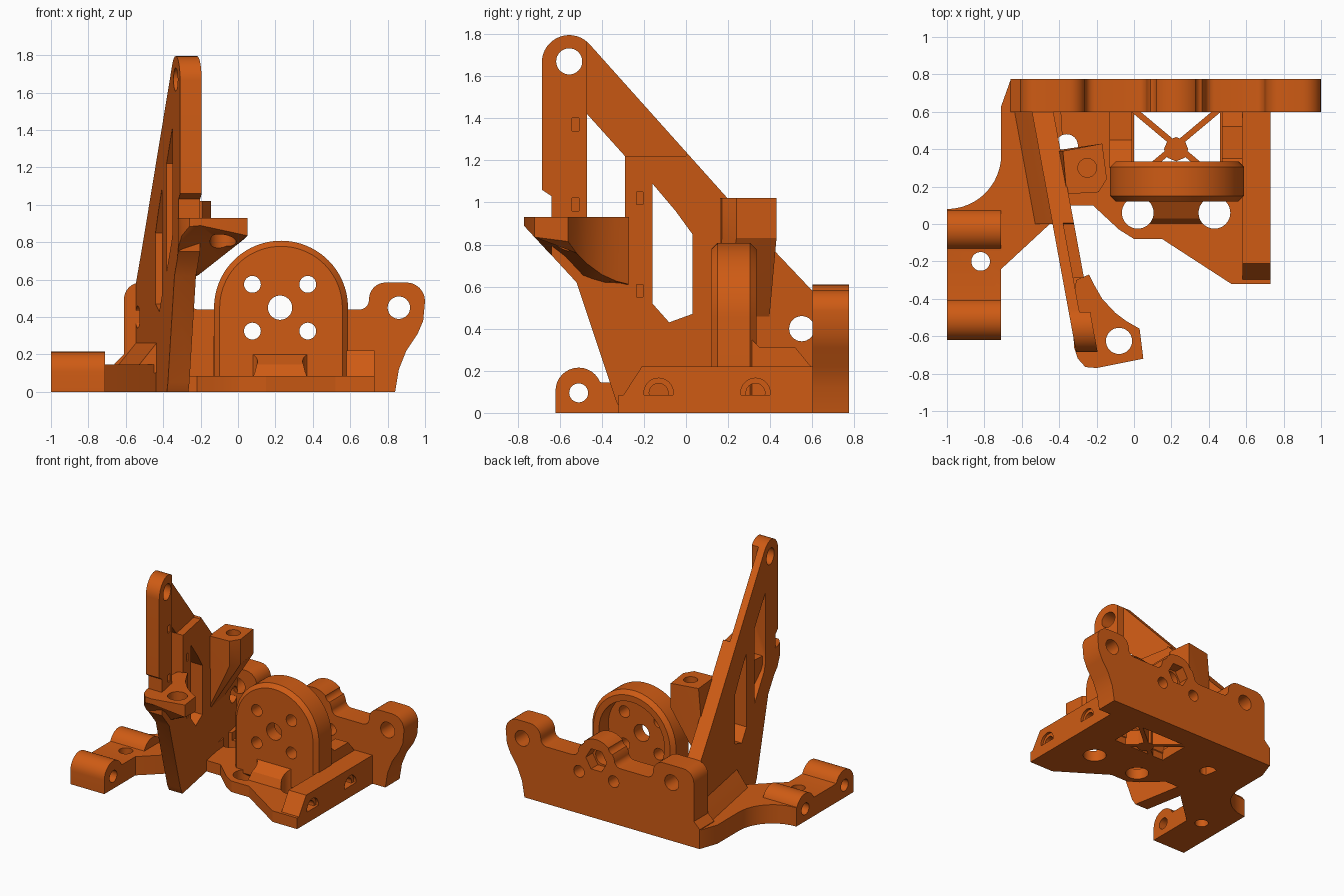
import bpy, bmesh, math
from mathutils import Vector

if "Cube" in bpy.data.objects:
    bpy.data.objects.remove(bpy.data.objects["Cube"])

orange = bpy.data.materials.new("orange plastic")
orange.diffuse_color = (0.62, 0.105, 0.007, 1)
orange.use_nodes = True
orange.node_tree.nodes["Principled BSDF"].inputs["Base Color"].default_value = orange.diffuse_color
parts = []


def add(name, bm):
    bmesh.ops.recalc_face_normals(bm, faces=bm.faces[:])
    me = bpy.data.meshes.new(name)
    bm.to_mesh(me)
    bm.free()
    ob = bpy.data.objects.new(name, me)
    bpy.context.collection.objects.link(ob)
    me.materials.append(orange)
    parts.append(ob)
    return ob


def prism(name, pts, axis, lo, hi, bottom=None):
    """Extrude a 2D outline along an axis; bottom(x, y) can shape a z prism's underside."""
    place = {"X": lambda p, t: (t, p[0], p[1]),
             "Y": lambda p, t: (p[0], t, p[1]),
             "Z": lambda p, t: (p[0], p[1], t)}[axis]
    bm = bmesh.new()
    a = [bm.verts.new(place(p, bottom(*p) if bottom else lo)) for p in pts]
    b = [bm.verts.new(place(p, hi)) for p in pts]
    n = len(pts)
    bm.faces.new(a)
    bm.faces.new(b)
    for i in range(n):
        bm.faces.new((a[i], a[(i + 1) % n], b[(i + 1) % n], b[i]))
    if bottom:
        bmesh.ops.triangulate(bm, faces=bm.faces[:])
    return add(name, bm)


def hull(name, pts):
    bm = bmesh.new()
    for p in pts:
        bm.verts.new(p)
    r = bmesh.ops.convex_hull(bm, input=bm.verts[:])
    bmesh.ops.delete(bm, geom=[v for v in bm.verts if not v.link_faces], context="VERTS")
    return add(name, bm)


def arc(cx, cy, r, a0, a1, n=12):
    return [(cx + r * math.cos(math.radians(a0 + (a1 - a0) * i / n)),
             cy + r * math.sin(math.radians(a0 + (a1 - a0) * i / n))) for i in range(n + 1)]


def rect(x0, y0, x1, y1):
    return [(x0, y0), (x1, y0), (x1, y1), (x0, y1)]


def circle(cx, cy, r, n=32):
    return arc(cx, cy, r, 0, 360, n)[:-1]


def apply(ob, mod):
    bpy.context.view_layer.objects.active = ob
    bpy.ops.object.modifier_apply(modifier=mod.name)


def cut(targets, pts, axis, lo, hi):
    c = prism("cutter", pts, axis, lo, hi)
    parts.remove(c)
    c.hide_render = True
    for ob in targets:
        m = ob.modifiers.new("cut", "BOOLEAN")
        m.operation, m.solver, m.object = "DIFFERENCE", "EXACT", c
        apply(ob, m)
    bpy.data.objects.remove(c)


def shear(ob):
    """Turn an upright part to follow the slanted line of the tall bracket."""
    for v in ob.data.vertices:
        v.co.x += -0.378 - 0.184 * v.co.y


# Back plate with three lobes
back = prism("back_plate",
             [(0.84, 0), (0.86, 0.12), (0.9, 0.22), (0.96, 0.31), (0.99, 0.38)]
             + arc(0.9, 0.485, 0.1, 0, 90, 6) + arc(0.79, 0.495, 0.09, 90, 180, 6)
             + arc(0.65, 0.49, 0.05, 0, -90, 5) + arc(0.43, 0.49, 0.05, -90, -160, 4)
             + arc(0.225, 0.45, 0.16, 10, 170, 16)
             + arc(0.02, 0.49, 0.05, -20, -90, 4) + arc(-0.21, 0.49, 0.05, -90, -180, 5)
             + arc(-0.35, 0.495, 0.09, 0, 90, 6) + arc(-0.52, 0.495, 0.09, 90, 180, 6)
             + [(-0.61, 0.2), (-0.66, 0.15), (-0.66, 0)], "Y", 0.6, 0.775)
for x in (-0.42, 0.86):
    cut([back], circle(x, 0.45, 0.06), "Y", 0.5, 0.9)
cut([back], circle(0.225, 0.45, 0.065), "Y", 0.5, 0.9)
cut([back], circle(0.225, 0.45, 0.09, 6), "Y", 0.69, 0.9)

# Floor plate with a window behind the round support
floor = prism("floor_plate", [(0.73, 0.61), (0.73, -0.32), (0.52, -0.32), (0.15, -0.08),
                              (0.0, -0.08), (-0.08, -0.03), (-0.22, 0.1), (-0.36, 0.1),
                              (-0.5, 0.61)], "Z", 0, 0.085)
wedge = prism("front_step", [(0, 0.08), (0.03, 0.145), (0.13, 0.205), (0.13, 0.08)],
              "X", 0.08, 0.37)
for x in (0.02, 0.43):
    cut([floor, wedge], circle(x, 0.06, 0.085), "Z", -0.1, 0.5)
cut([floor], rect(0, 0.33, 0.46, 0.6), "Z", -0.1, 0.3)
cut([floor], circle(-0.36, 0.42, 0.06), "Z", -0.1, 0.3)

# Crossed ribs in the window
for name, s in (("cross_rib_a", 1), ("cross_rib_b", -1)):
    c = 0.225
    prism(name, [(c - s * 0.24, 0.6), (c - s * 0.19, 0.6), (c + s * 0.24, 0.24),
                 (c + s * 0.19, 0.24)], "Z", 0, 0.12)
prism("rib_hub", circle(0.225, 0.4, 0.065, 8), "Z", 0, 0.12)

# Side rail with sloped nose, and the low braces
rail = prism("side_rail", [(-0.32, 0), (-0.32, 0.05), (-0.21, 0.22), (0.61, 0.22), (0.61, 0)],
             "X", 0.58, 0.73)
for y in (-0.13, 0.33):
    cut([rail], circle(y, 0.095, 0.045), "X", 0.5, 0.8)
    cut([rail], circle(y, 0.095, 0.07), "X", 0.71, 0.8)
prism("right_brace", [(0.3, 0), (0.3, 0.36), (0.35, 0.31), (0.52, 0.31), (0.61, 0.2), (0.61, 0)],
      "X", 0.47, 0.58)
prism("left_brace", [(0.3, 0), (0.3, 0.3), (0.45, 0.15), (0.61, 0.15), (0.61, 0)],
      "X", -0.13, -0.01)

# Round-topped support with hollow back
disc = prism("round_support", arc(0.23, 0.45, 0.358, 0, 180, 40) + [(-0.128, 0.03), (0.588, 0.03)],
             "Y", 0.12, 0.335)
bev = disc.modifiers.new("bevel", "BEVEL")
bev.width, bev.segments, bev.limit_method, bev.angle_limit = 0.03, 1, "ANGLE", 1.0
apply(disc, bev)
cut([disc], circle(0.23, 0.45, 0.28, 40), "Y", 0.22, 0.5)
cut([disc], circle(0.225, 0.45, 0.065), "Y", 0, 0.5)
for dx in (-0.148, 0.148):
    for dz in (-0.125, 0.125):
        cut([disc, back], circle(0.225 + dx, 0.45 + dz, 0.045, 24), "Y", 0, 0.9)

# Tall slanted bracket
leg = prism("tall_bracket", [(-0.3, 0), (0.61, 0), (0.61, 0.57), (0.43, 0.76)]
            + arc(-0.555, 1.665, 0.13, 40, 180, 16)
            + [(-0.685, 1.06), (-0.64, 1.03), (-0.64, 0.75), (-0.52, 0.62), (-0.33, 0.05)],
            "X", -0.0575, 0.0575)
cut([leg], [(-0.47, 1.42), (-0.29, 1.22), (-0.29, 0.64), (-0.45, 0.82), (-0.47, 0.87)],
    "X", -1, 1)
cut([leg], [(-0.16, 1.09), (-0.05, 0.96), (0.03, 0.85), (0.03, 0.47), (-0.08, 0.43),
            (-0.16, 0.52)], "X", -1, 1)
cut([leg], circle(-0.555, 1.67, 0.062), "X", -1, 1)
cut([leg], circle(0.55, 0.4, 0.06), "X", -1, 1)
cut([leg], [(-0.47, 1.9), (-0.47, 1.22), (0.0, 1.22), (0.2, 1.9)], "X", 0.0, 0.2)
for y, z in ((-0.525, 1.37), (-0.525, 0.99), (-0.22, 1.02), (-0.22, 0.58)):
    cut([leg], rect(y - 0.016, z - 0.03, y + 0.016, z + 0.03), "X", 0.02, 0.2)
shear(leg)

# Shelf with a sloped underside
shelf = prism("front_shelf",
              [(-0.31, -0.3), (-0.24, -0.27), (-0.21, -0.33), (-0.17, -0.4), (-0.1, -0.475),
               (-0.04, -0.52), (0.03, -0.56), (0.05, -0.72), (-0.2, -0.77), (-0.26, -0.765),
               (-0.3, -0.72), (-0.32, -0.66), (-0.33, -0.5)], "Z", 0.6, 0.93,
              lambda x, y: min(0.9, max(0.61, 0.61 + 0.786 * (x + 0.23), 0.9 - 1.08 * (y + 0.78))))
cut([shelf], circle(-0.08, -0.625, 0.07), "Z", 0, 1.5)

# Screw boss tapering into the bracket
top = [(-0.38, 0.39), (-0.17, 0.43), (-0.145, 0.24), (-0.19, 0.17), (-0.36, 0.16)]
boss = hull("screw_boss", [(x, y, z) for x, y in top for z in (0.83, 1.02)]
            + [(-0.44, 0.39, 0.38), (-0.4, 0.16, 0.38)])
cut([boss], circle(-0.25, 0.3, 0.05), "Z", 0.8, 1.2)

# Side arm, its gusset and the hinge block
arm = prism("side_arm", [(-0.66, 0.77), (-0.71, 0.63)] + arc(-1.0, 0.37, 0.29, 0, -90, 12)
            + [(-1, 0), (-0.8, -0.1), (-0.72, -0.25), (-0.45, 0.0), (-0.36, 0.1), (-0.4, 0.77)],
            "Z", 0, 0.145)
cut([arm], circle(-0.36, 0.42, 0.06), "Z", -0.1, 0.3)
shear(prism("arm_gusset", [(-0.18, 0.1), (-0.15, 0.145), (-0.05, 0.27), (0, 0.27), (0, 0.1)],
            "Y", 0.0, 0.61))
hinge = prism("hinge_block", [(-0.62, 0)] + arc(-0.51, 0.105, 0.11, 180, 22, 14) + [(-0.4, 0.145)]
              + [(-0.145, 0.145)] + arc(-0.03, 0.105, 0.11, 158, 0, 14) + [(0.08, 0)],
              "X", -1, -0.71)
for y in (-0.51, -0.03):
    cut([hinge, arm], circle(y, 0.095, 0.045), "X", -1.1, -0.69)
cut([hinge, arm], circle(-0.82, -0.2, 0.05), "Z", -0.1, 0.3)

# Smooth curved walls, keep hard edges
bpy.ops.object.select_all(action="DESELECT")
for ob in parts:
    ob.select_set(True)
bpy.context.view_layer.objects.active = parts[0]
bpy.ops.object.shade_smooth_by_angle(angle=math.radians(30))
